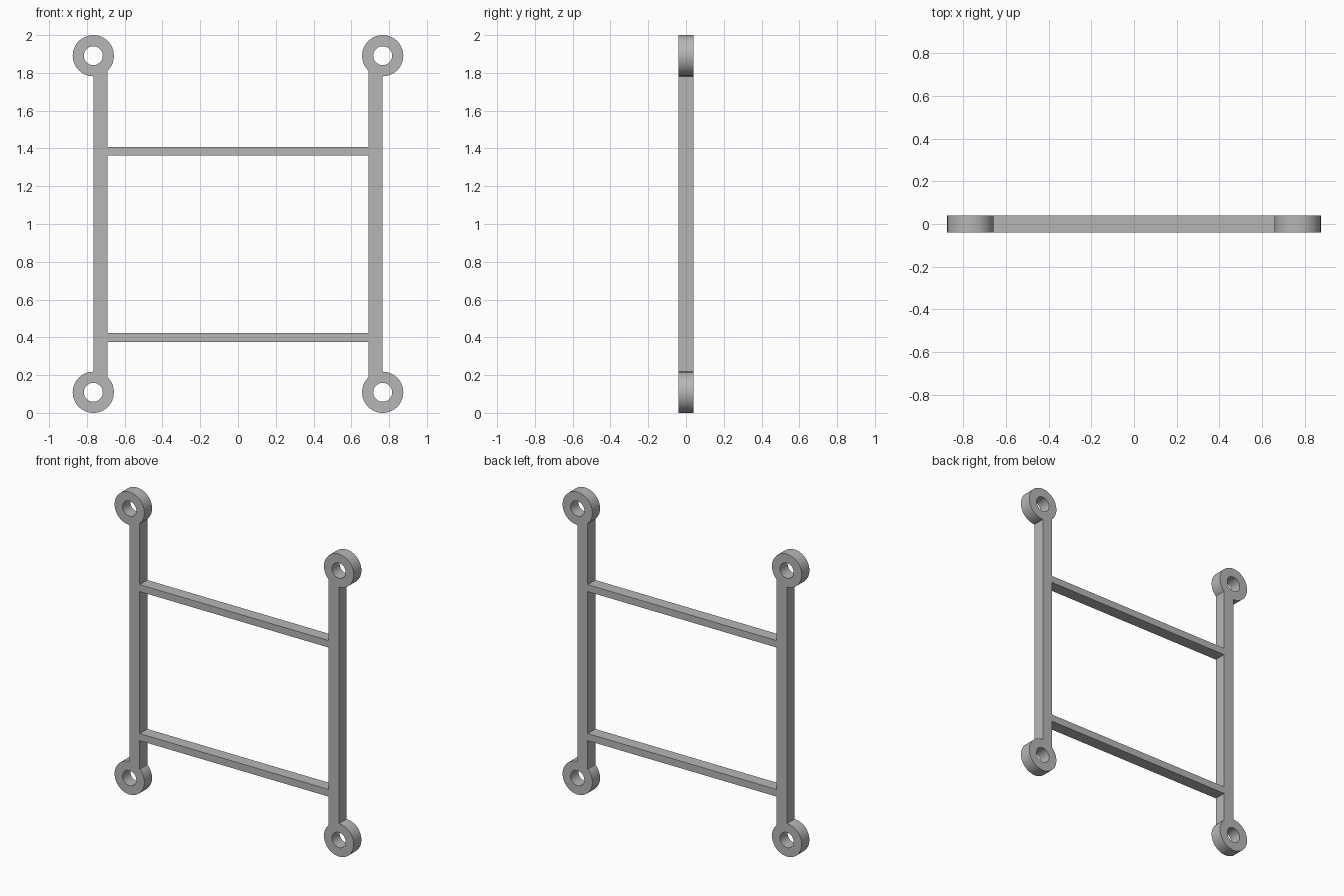
import bpy, bmesh
from math import sin, cos, acos, pi, radians

cube = bpy.data.objects.get("Cube")
if cube:
    bpy.data.objects.remove(cube, do_unlink=True)

HALF_DEPTH = 0.04
RING_X, RING_R, HOLE_R = 0.766, 0.109, 0.05
RING_LOW, RING_HIGH = RING_R, 2 - RING_R
RAIL_WIDTH = 0.075
SEGMENTS = 64

grey = bpy.data.materials.new("grey plastic")
grey.use_nodes = True
colour = (0.47, 0.47, 0.47, 1)
grey.diffuse_color = colour
grey.node_tree.nodes["Principled BSDF"].inputs["Base Color"].default_value = colour


def finish(name, bm, smooth=False):
    bmesh.ops.recalc_face_normals(bm, faces=bm.faces)
    mesh = bpy.data.meshes.new(name)
    bm.to_mesh(mesh)
    bm.free()
    mesh.materials.append(grey)
    obj = bpy.data.objects.new(name, mesh)
    bpy.context.collection.objects.link(obj)
    if smooth:
        bpy.ops.object.select_all(action='DESELECT')
        obj.select_set(True)
        bpy.context.view_layer.objects.active = obj
        bpy.ops.object.shade_smooth_by_angle(angle=radians(30))
    return obj


def prism(name, outline):
    """Extrude an x-z outline through the depth of the frame."""
    bm = bmesh.new()
    front = [bm.verts.new((x, -HALF_DEPTH, z)) for x, z in outline]
    back = [bm.verts.new((x, HALF_DEPTH, z)) for x, z in outline]
    bm.faces.new(front)
    bm.faces.new(back)
    for i in range(len(outline)):
        j = (i + 1) % len(outline)
        bm.faces.new((front[i], front[j], back[j], back[i]))
    return finish(name, bm)


def ring(name, cx, cz):
    """Flat washer with a through hole facing the front."""
    bm = bmesh.new()
    section = [(RING_R, -HALF_DEPTH), (RING_R, HALF_DEPTH),
               (HOLE_R, HALF_DEPTH), (HOLE_R, -HALF_DEPTH)]
    loops = []
    for s in range(SEGMENTS):
        a = 2 * pi * s / SEGMENTS
        loops.append([bm.verts.new((cx + r * cos(a), y, cz + r * sin(a)))
                      for r, y in section])
    for s in range(SEGMENTS):
        here, after = loops[s], loops[(s + 1) % SEGMENTS]
        for k in range(4):
            n = (k + 1) % 4
            bm.faces.new((here[k], here[n], after[n], after[k]))
    return finish(name, bm, smooth=True)


# Rails with ends hollowed to seat against the rings
arc_r = RING_R - 0.0005
sweep = pi / 2 - acos(RAIL_WIDTH / arc_r)
arc = [(arc_r * sin(sweep * i / 8), arc_r * cos(sweep * i / 8)) for i in range(9)]
for side, label in ((1, "left"), (-1, "right")):
    bottom = [(side * (RING_X - dx), RING_LOW + dz) for dx, dz in arc]
    top = [(side * (RING_X - dx), RING_HIGH - dz) for dx, dz in reversed(arc)]
    prism(label + "_rail", bottom + top)
    # Mounting rings at both ends
    ring(label + "_lower_ring", side * RING_X, RING_LOW)
    ring(label + "_upper_ring", side * RING_X, RING_HIGH)

# Cross bars between the rails
bar_x = RING_X - RAIL_WIDTH
for name, low, high in (("lower_cross_bar", 0.376, 0.423),
                        ("upper_cross_bar", 1.362, 1.408)):
    prism(name, [(-bar_x, low), (bar_x, low), (bar_x, high), (-bar_x, high)])
